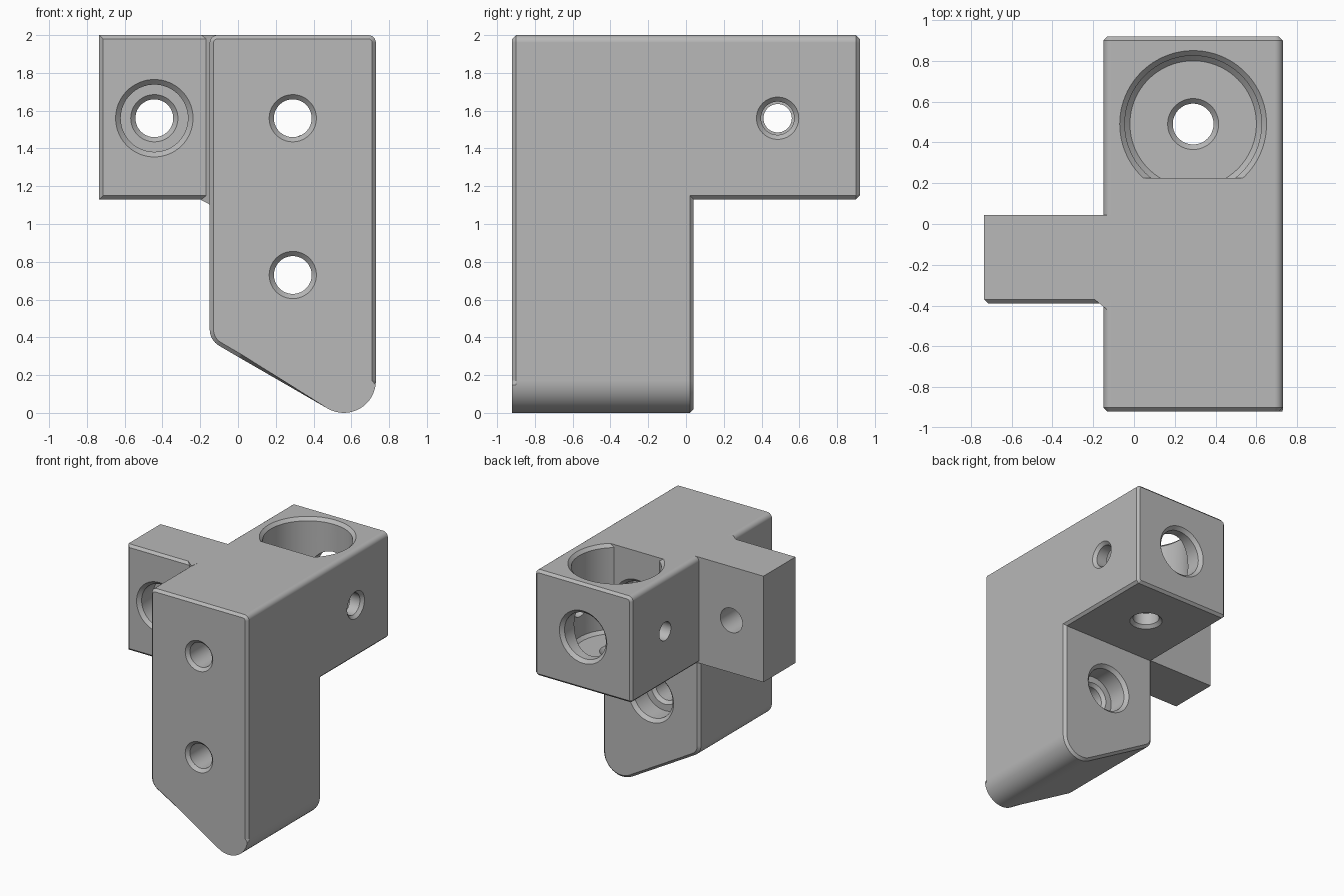
import bpy, bmesh
from math import sin, cos, pi, radians
from mathutils import Vector

cube = bpy.data.objects.get("Cube")
if cube:
    bpy.data.objects.remove(cube, do_unlink=True)

grey = bpy.data.materials.new("plain_grey")
grey.use_nodes = True
grey.diffuse_color = (0.48, 0.48, 0.48, 1)
grey.node_tree.nodes["Principled BSDF"].inputs["Base Color"].default_value = (0.48, 0.48, 0.48, 1)


def finish(bm, name):
    bmesh.ops.recalc_face_normals(bm, faces=bm.faces[:])
    mesh = bpy.data.meshes.new(name)
    bm.to_mesh(mesh)
    bm.free()
    mesh.materials.append(grey)
    obj = bpy.data.objects.new(name, mesh)
    bpy.context.collection.objects.link(obj)
    return obj


def arc(cx, cz, r, start, end, steps=6):
    angles = [radians(start + (end - start) * i / steps) for i in range(steps + 1)]
    return [(cx + r * cos(a), cz + r * sin(a)) for a in angles]


def inset(points, amount, keep=None):
    """Move a counter-clockwise outline inwards; points chosen by keep stay put."""
    result = []
    for i, p in enumerate(points):
        p = Vector(p)
        a = (p - Vector(points[i - 1])).normalized()
        b = (Vector(points[(i + 1) % len(points)]) - p).normalized()
        n1, n2 = Vector((a.y, -a.x)), Vector((b.y, -b.x))
        d = 0 if keep and keep(p) else amount
        result.append(p - (n1 + n2) * d / (1 + n1.dot(n2)))
    return result


def loft(name, rings):
    """Join outlines in the xz plane, each given as (y, points)."""
    bm = bmesh.new()
    loops = [[bm.verts.new((p[0], y, p[1])) for p in pts] for y, pts in rings]
    for low, high in zip(loops, loops[1:]):
        for i in range(len(low)):
            bm.faces.new((low[i - 1], low[i], high[i], high[i - 1]))
    bm.faces.new(loops[0])
    bm.faces.new(loops[-1])
    return finish(bm, name)


def lathe(name, start, axis, profile, cut_y=None, sides=64):
    """Cutter turned about an axis; profile holds (depth, radius) pairs."""
    bm = bmesh.new()
    turn = Vector(axis).to_track_quat('Z', 'Y')
    loops = [[bm.verts.new(Vector(start) + turn @ Vector((r * cos(2 * pi * i / sides), r * sin(2 * pi * i / sides), d)))
              for i in range(sides)] for d, r in profile]
    for low, high in zip(loops, loops[1:]):
        for i in range(sides):
            bm.faces.new((low[i - 1], low[i], high[i], high[i - 1]))
    bm.faces.new(loops[0])
    bm.faces.new(loops[-1])
    if cut_y is not None:
        cut = bmesh.ops.bisect_plane(bm, geom=bm.verts[:] + bm.edges[:] + bm.faces[:],
                                     plane_co=(0, cut_y, 0), plane_no=(0, -1, 0), clear_outer=True)
        edges = [e for e in cut["geom_cut"] if isinstance(e, bmesh.types.BMEdge)]
        bmesh.ops.contextual_create(bm, geom=edges)
    obj = finish(bm, name)
    obj.hide_render = True
    return obj


def combine(target, other, operation):
    mod = target.modifiers.new(other.name, 'BOOLEAN')
    mod.operation = operation
    mod.solver = 'EXACT'
    mod.object = other
    bpy.context.view_layer.objects.active = target
    bpy.ops.object.modifier_apply(modifier=mod.name)
    bpy.data.objects.remove(other, do_unlink=True)


C = 0.02                         # edge chamfer
L, R, BOTTOM, TOP = -0.15, 0.73, 1.13, 2.0
MID, HOLE_Z = 0.29, 1.56
top_corners = arc(R - 0.04, TOP - 0.04, 0.04, 0, 90) + arc(L + 0.04, TOP - 0.04, 0.04, 90, 180)

# Upright leg with a slanted, rounded foot
leg = (arc(0.56, 0.17, 0.17, 240, 360, 16) + top_corners
       + arc(L + 0.10, 0.442, 0.10, 180, 240, 8) + [(0.0, 0.297), (0.012, 0.29)])
front = inset(leg, C, lambda p: p.x > 0.005 and p.y < 0.15)
body = loft("bracket_body", [(-0.92, front), (-0.92 + C, leg), (0.04 - C, leg), (0.04, inset(leg, C))])

# Rear arm
arm = [(L + C, BOTTOM), (R - C, BOTTOM), (R, BOTTOM + C)] + top_corners + [(L, BOTTOM + C)]
combine(body, loft("rear_arm", [(-0.2, arm), (0.92 - C, arm), (0.92, inset(arm, C))]), 'UNION')

# Side arm
side = [(-0.735, BOTTOM), (0.0, BOTTOM), (0.0, TOP), (-0.735, TOP)]
combine(body, loft("side_arm", [(-0.39, inset(side, C)), (-0.39 + C, side), (0.045, side)]), 'UNION')

# Small gusset between side arm and leg
bm = bmesh.new()
corners = [(-0.2, -0.365), (-0.125, -0.425), (-0.1, -0.3), (-0.2, -0.3)]
low = [bm.verts.new((x, y, BOTTOM - 0.04 * (x + 0.2) / 0.075)) for x, y in corners]
high = [bm.verts.new((x, y, TOP)) for x, y in corners]
for i in range(4):
    bm.faces.new((low[i - 1], low[i], high[i], high[i - 1]))
bm.faces.new(low[:3])
bm.faces.new((low[0], low[2], low[3]))
bm.faces.new(high)
combine(body, finish(bm, "gusset"), 'UNION')

# Round pocket with a flat front wall
cutters = [lathe("pocket", (MID, 0.49, TOP), (0, 0, -1),
                 [(-0.01, 0.37), (0.025, 0.335), (0.695, 0.335), (0.72, 0.31)], cut_y=0.225, sides=96)]

# Screw holes through the leg, with counterbores from behind
bore = [(-0.01, 0.135), (0.025, 0.1)]
counterbore = [(-0.01, 0.215), (0.027, 0.178), (0.18, 0.178), (0.18, 0.125), (0.205, 0.1)]
for z, back in ((HOLE_Z, 0.225), (0.73, 0.04)):
    cutters.append(lathe("front_hole", (MID, -0.92, z), (0, 1, 0), bore + [(0.92 + back - 0.1, 0.1)]))
    cutters.append(lathe("counterbore", (MID, back, z), (0, -1, 0), counterbore))

# Side arm screw hole
cutters.append(lathe("arm_hole", (-0.443, -0.39, HOLE_Z), (0, 1, 0), counterbore + [(0.5, 0.1)]))
# Rear opening into the pocket
cutters.append(lathe("rear_opening", (MID, 0.92, HOLE_Z), (0, -1, 0), [(-0.01, 0.225), (0.027, 0.188), (0.3, 0.188)]))
# Pocket floor hole
cutters.append(lathe("floor_hole", (MID, 0.49, BOTTOM), (0, 0, 1),
                     bore + [(0.125, 0.1), (0.15, 0.125), (0.2, 0.125)]))
# Cross hole through the rear arm
cutters.append(lathe("cross_hole", (R, 0.485, HOLE_Z), (-1, 0, 0),
                     [(-0.01, 0.122), (0.024, 0.088), (0.3, 0.088), (0.3, 0.075), (1.0, 0.075)]))
for cutter in cutters:
    combine(body, cutter, 'DIFFERENCE')

# Shading
body.select_set(True)
bpy.context.view_layer.objects.active = body
bpy.ops.object.shade_smooth_by_angle(angle=radians(25))
weighted = body.modifiers.new("weighted_normals", 'WEIGHTED_NORMAL')
weighted.keep_sharp = True
